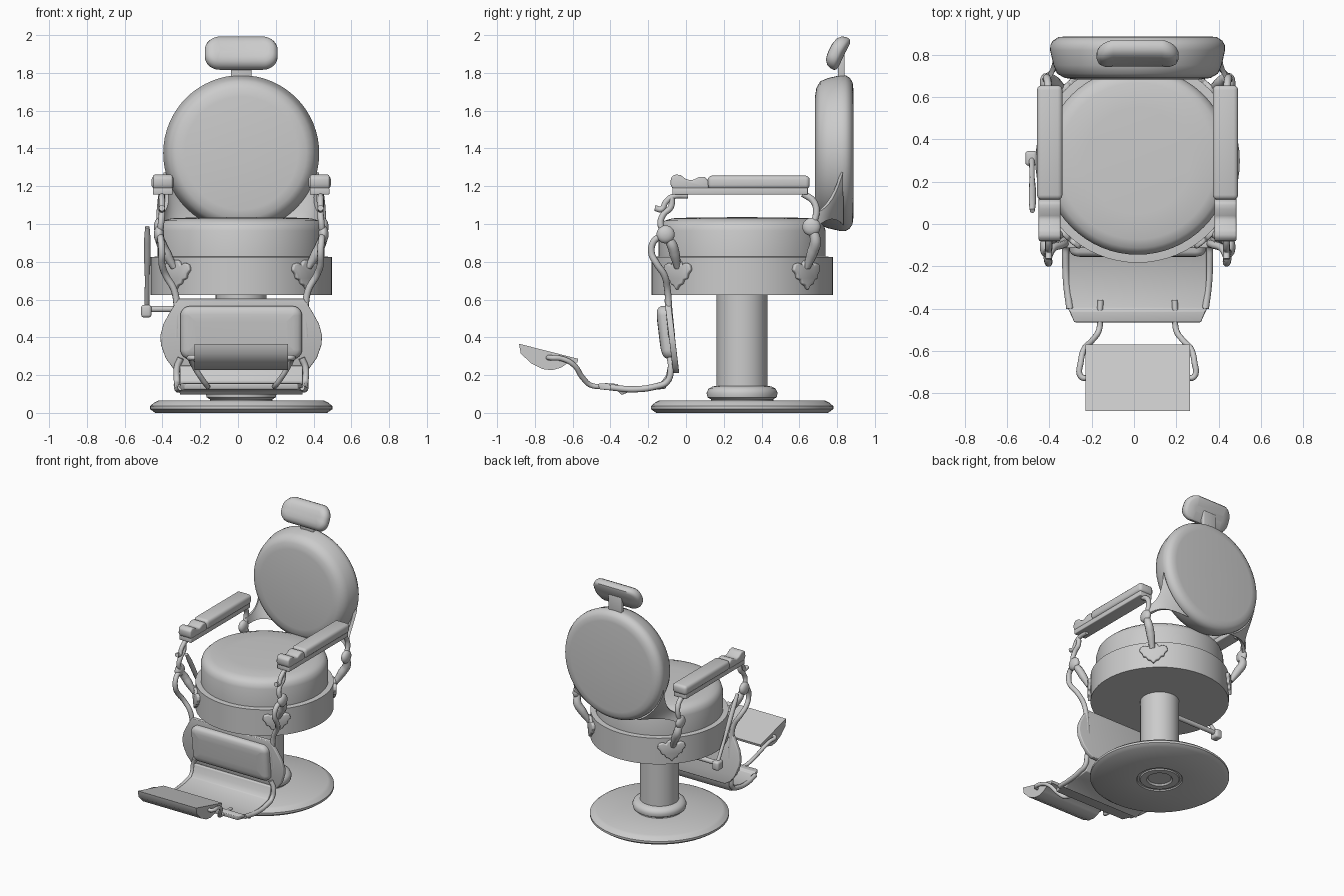
import bpy, bmesh
from math import sin, cos, pi, radians
from mathutils import Vector, Matrix

if "Cube" in bpy.data.objects:
    bpy.data.objects.remove(bpy.data.objects["Cube"])


def add(name, bm, bevel=0, solid=0):
    bmesh.ops.recalc_face_normals(bm, faces=bm.faces)
    me = bpy.data.meshes.new(name)
    bm.to_mesh(me)
    bm.free()
    ob = bpy.data.objects.new(name, me)
    bpy.context.collection.objects.link(ob)
    if solid:
        m = ob.modifiers.new("solid", 'SOLIDIFY')
        m.thickness, m.offset = solid, 0
    if bevel:
        m = ob.modifiers.new("bevel", 'BEVEL')
        m.width, m.segments, m.limit_method = bevel, 3, 'ANGLE'
    return ob


def loft(name, rings, bevel=0):
    """Closed rings joined in order, ends capped."""
    bm = bmesh.new()
    vs = [[bm.verts.new(p) for p in r] for r in rings]
    n = len(vs[0])
    for a, b in zip(vs, vs[1:]):
        for i in range(n):
            bm.faces.new((a[i], a[(i + 1) % n], b[(i + 1) % n], b[i]))
    bm.faces.new(vs[0])
    bm.faces.new(vs[-1])
    return add(name, bm, bevel)


def lathe(name, prof, origin, matrix=Matrix(), n=64):
    return loft(name, [[Vector(origin) + matrix @ Vector((r * cos(2 * pi * i / n), r * sin(2 * pi * i / n), h))
                        for i in range(n)] for r, h in prof])


def extrude(name, pts, place, bevel=0):
    """2D outline placed twice by place(u, v, side)."""
    return loft(name, [[place(u, v, k) for u, v in pts] for k in (0, 1)], bevel)


def box(name, lo, hi, bevel):
    c = [(lo[0], lo[1]), (hi[0], lo[1]), (hi[0], hi[1]), (lo[0], hi[1])]
    return extrude(name, c, lambda u, v, k: (u, v, (lo[2], hi[2])[k]), bevel)


def pillow(name, hw, hh, r, layers, place):
    """Rounded rectangle lofted through (inset, depth) layers."""
    rings = []
    for inset, d in layers:
        w, h, c = hw - inset, hh - inset, max(r - inset, .004)
        ring = []
        for q, (sx, sz) in enumerate(((1, 1), (-1, 1), (-1, -1), (1, -1))):
            for i in range(9):
                a = (q + i / 8) * pi / 2
                ring.append(place(sx * (w - c) + c * cos(a), d, sz * (h - c) + c * sin(a)))
        rings.append(ring)
    return loft(name, rings)


def tube(name, pts, r, radii=None):
    cu = bpy.data.curves.new(name, 'CURVE')
    cu.dimensions = '3D'
    cu.bevel_depth, cu.bevel_resolution, cu.resolution_u = r, 3, 6
    cu.use_fill_caps = True
    sp = cu.splines.new('BEZIER')
    sp.bezier_points.add(len(pts) - 1)
    for i, (b, p) in enumerate(zip(sp.bezier_points, pts)):
        b.co = p
        b.handle_left_type = b.handle_right_type = 'AUTO'
        b.radius = radii[i] if radii else 1
    ob = bpy.data.objects.new(name, cu)
    bpy.context.collection.objects.link(ob)


CY = .297
# base, column and seat
lathe("base", [(.08, .012), (.09, 0), (.135, 0), (.14, .008), (.155, .008), (.16, 0), (.455, 0), (.483, .02),
               (.483, .036), (.46, .055), (.44, .065), (.1, .065)], (0, CY, 0))
lathe("column", [(.165, .06), (.165, .072), (.183, .082), (.188, .105), (.178, .128), (.155, .14), (.135, .143),
                 (.135, .63)], (0, CY, 0))
lathe("seat_drum", [(.48, .625), (.48, .825), (.44, .828)], (0, CY, 0))
lathe("seat_cushion", [(.442, .82), (.442, .965), (.432, .998), (.41, 1.018), (.37, 1.03), (.25, 1.035), (.02, 1.036)],
      (0, CY, 0))

# backrest disc facing forward
lathe("backrest", [(.02, .682), (.30, .683), (.345, .69), (.38, .71), (.397, .75), (.413, .82), (.412, .845),
                   (.40, .866), (.375, .882), (.34, .886), (.02, .886)], (0, 0, 1.375), Matrix.Rotation(-pi / 2, 3, 'X'))

# headrest, curved and leaning back
lean = Matrix.Rotation(radians(-26), 3, 'X')
pillow("headrest", .193, .092, .078,
       [(.07, .036), (.02, .036), (.005, .03), (0, .02), (0, 0), (.008, -.02), (.025, -.035), (.05, -.043), (.08, -.045)],
       lambda x, d, z: Vector((0, .815 - .8 * x * x, 1.908)) + lean @ Vector((x, d, z)))
box("headrest_post", (-.055, .805, 1.76), (.055, .84, 1.9), .006)

# leg rest panel with cushion
half = [(.33, .605), (.355, .57), (.385, .52), (.412, .47), (.428, .41), (.425, .36), (.40, .29), (.36, .235), (.32, .21)]
slope = lambda z: -.115 + (.605 - z) * .12
extrude("leg_panel", half + [(-x, z) for x, z in reversed(half)],
        lambda u, v, k: (u, slope(v) + .032 * k, v), .006)
pillow("leg_cushion", .322, .14, .05, [(0, .02), (0, -.022), (.008, -.036), (.022, -.045), (.045, -.05), (.08, -.052)],
       lambda x, d, z: (x, slope(z + .425) + d, z + .425))

# foot plate and upper footrest, both extruded across
extrude("foot_plate", [(-.465, .155), (-.41, .158), (-.40, .142), (-.30, .137), (-.2, .147), (-.13, .165), (-.105, .2),
                       (-.095, .25), (-.07, .25), (-.085, .17), (-.11, .128), (-.2, .118), (-.30, .112), (-.34, .095),
                       (-.36, .115), (-.46, .125)],
        lambda u, v, k: ((2 * k - 1) * (.325 - max(0, -.40 - u) * .4), u, v), .006)
extrude("footrest", [(-.884, .366), (-.57, .286), (-.575, .268), (-.63, .262), (-.66, .24), (-.71, .226), (-.76, .232),
                     (-.82, .262), (-.875, .315)], lambda u, v, k: ((2 * k - 1) * .247, u, v))

# side lever
tube("lever_axle", [(-.1, .31, .55), (-.3, .31, .55), (-.49, .31, .55)], .018)
box("lever_hub", (-.53, .275, .505), (-.475, .345, .572), .015)
tube("lever_handle", [(-.50, .31, .55), (-.498, .22, .70), (-.497, .16, .81), (-.497, .1, .92), (-.497, .062, .985)],
     .017, [.8, .7, 1, 1, .7])

# leaf ornaments wrapped on the drum
leaf = [(.0, -.08), (.018, -.055), (.04, -.048), (.05, -.025), (.072, -.02), (.078, .005), (.098, .025), (.09, .055),
        (.06, .065), (.038, .052), (.025, .075), (0, .082)]
leaf = leaf + [(-u, v) for u, v in leaf[-2:0:-1]]
for q in range(4):
    ang = pi / 4 + q * pi / 2
    extrude("leaf_ornament", leaf, lambda u, v, k: ((.47 + .03 * k) * cos(ang + u / .48),
            CY + (.47 + .03 * k) * sin(ang + u / .48), .73 + v), .008)

for s in (-1, 1):
    S = lambda pts: [(s * x, y, z) for x, y, z in pts]
    ax = s * .415
    # armrest
    box("arm_base", (ax - .052, -.072, 1.155), (ax + .052, .645, 1.192), .006)
    box("arm_pad", (ax - .06, .115, 1.185), (ax + .06, .655, 1.256), .022)
    extrude("arm_scroll", [(-.07, 1.185), (-.082, 1.21), (-.08, 1.245), (-.06, 1.262), (-.03, 1.26), (0, 1.238),
                           (.03, 1.23), (.07, 1.25), (.1, 1.25), (.12, 1.225), (.12, 1.185)],
            lambda u, v, k: (ax + (2 * k - 1) * .052, u, v), .01)
    # front arm support
    tube("front_curl", S([(.42, .01, 1.15), (.42, -.07, 1.145), (.42, -.108, 1.115), (.42, -.13, 1.078),
                          (.42, -.165, 1.085)]), .016)
    tube("front_arm_post", S([(.42, -.075, 1.145), (.42, -.08, 1.09), (.42, -.12, 1.05), (.425, -.135, 1.0),
                              (.43, -.11, .945)]), .017)
    tube("front_leaf_stem", S([(.43, -.11, .945), (.42, -.075, .89), (.395, -.06, .84), (.355, -.045, .77)]),
         .025, [.7, 1.1, 1.1, .7])
    tube("leg_rest_hanger", S([(.43, -.11, .94), (.425, -.165, .915), (.42, -.183, .85), (.42, -.155, .79),
                               (.40, -.115, .73), (.355, -.098, .65), (.34, -.09, .55), (.345, -.075, .4)]), .018)
    # rear arm support
    tube("rear_arm_post", S([(.43, .664, .985), (.43, .69, 1.06), (.425, .675, 1.12), (.42, .62, 1.16)]), .018)
    tube("rear_leaf_stem", S([(.43, .664, .985), (.425, .685, .91), (.395, .67, .85), (.355, .64, .77)]),
         .027, [.8, 1.1, 1.1, .7])
    # pivot knobs
    for y, z in ((-.108, .945), (.664, .985)):
        lathe("pivot_knob", [(.045 * sin(a * pi / 10) + .003, -.027 * cos(a * pi / 10)) for a in range(11)],
              (s * .435, y, z), Matrix.Rotation(pi / 2, 3, 'Y'), 24)
    # fan bracket from rear support to backrest rim
    bm = bmesh.new()
    grid = []
    for k in range(9):
        q = k / 8
        row = []
        for j in range(9):
            t = j / 8
            a = -radians(14 + 50 * (.5 + (t - .5) * (.15 + .85 * (1 - q) ** 2)))
            rim = Vector((.415 * cos(a), .825, 1.375 + .415 * sin(a)))
            tip = Vector((.43, .675 + .02 * t, 1.05 - .06 * t))
            p = rim.lerp(tip, q)
            row.append(bm.verts.new((s * p.x, p.y, p.z)))
        grid.append(row)
    for a, b in zip(grid, grid[1:]):
        for j in range(8):
            bm.faces.new((a[j], a[j + 1], b[j + 1], b[j]))
    add("back_bracket", bm, solid=.022)
    # foot plate rail and footrest arm
    tube("foot_plate_rail", S([(.32, -.085, .29), (.34, -.08, .24), (.34, -.10, .165), (.34, -.16, .14),
                               (.335, -.28, .125), (.32, -.4, .135)]), .017)
    tube("footrest_arm", S([(.175, -.36, .14), (.178, -.42, .143), (.182, -.50, .145), (.215, -.55, .19),
                            (.252, -.59, .25), (.268, -.65, .285), (.268, -.72, .292), (.235, -.73, .292)]), .014)

# shift onto the chair's centre line, turn all into meshes, smooth
for ob in bpy.context.collection.objects:
    ob.location.x += .017
    ob.select_set(True)
    bpy.context.view_layer.objects.active = ob
bpy.ops.object.convert(target='MESH')
bpy.ops.object.shade_smooth_by_angle(angle=radians(40))
